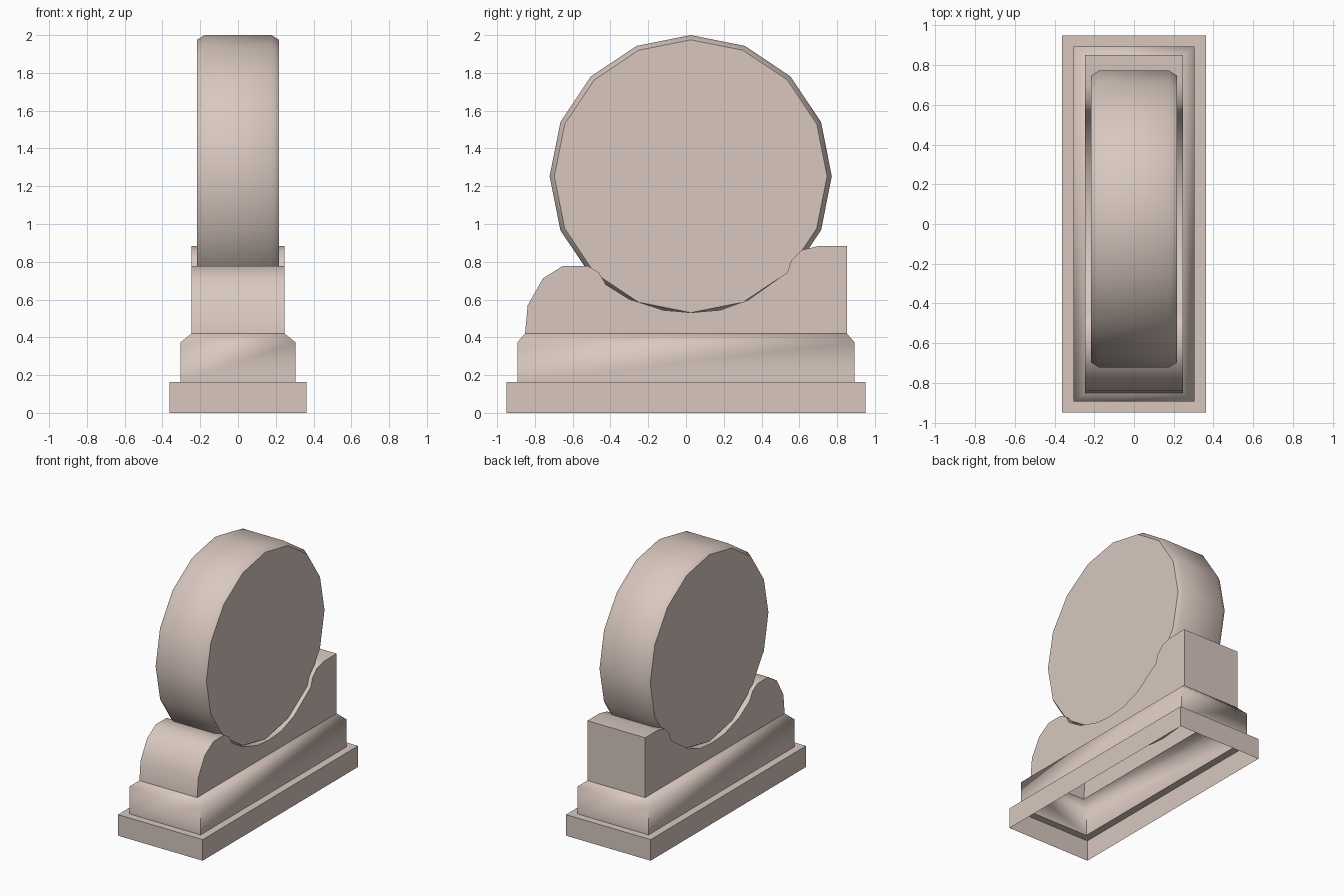
import bpy, bmesh
from math import sin, cos, pi, radians

cube = bpy.data.objects.get("Cube")
if cube:
    bpy.data.objects.remove(cube, do_unlink=True)

COLOUR = (0.69, 0.575, 0.52, 1)
stone = bpy.data.materials.new("pale_stone")
stone.use_nodes = True
stone.diffuse_color = COLOUR
bsdf = next(n for n in stone.node_tree.nodes if n.type == 'BSDF_PRINCIPLED')
bsdf.inputs["Base Color"].default_value = COLOUR


def loft(name, rings, angle, is_open=lambda f: False):
    """Skin rings of equal length, cap the ends, then remove the open faces."""
    bm = bmesh.new()
    loops = [[bm.verts.new(p) for p in ring] for ring in rings]
    for a, b in zip(loops, loops[1:]):
        for i in range(len(a)):
            j = (i + 1) % len(a)
            bm.faces.new((a[i], a[j], b[j], b[i]))
    bm.faces.new(loops[0])
    bm.faces.new(loops[-1])
    bmesh.ops.recalc_face_normals(bm, faces=bm.faces)
    unwanted = [f for f in bm.faces if is_open(f)]
    bmesh.ops.delete(bm, geom=unwanted, context='FACES')
    mesh = bpy.data.meshes.new(name)
    bm.to_mesh(mesh)
    bm.free()
    mesh.materials.append(stone)
    obj = bpy.data.objects.new(name, mesh)
    bpy.context.collection.objects.link(obj)
    bpy.ops.object.select_all(action='DESELECT')
    obj.select_set(True)
    bpy.context.view_layer.objects.active = obj
    bpy.ops.object.shade_smooth_by_angle(angle=radians(angle))
    return obj


# Hollow stepped plinth: rectangles given as half width, half length, height
steps = [(0.362, 0.949, 0), (0.362, 0.949, 0.163), (0.305, 0.893, 0.163),
         (0.305, 0.893, 0.373), (0.247, 0.852, 0.42)]
corners = [(-1, -1), (1, -1), (1, 1), (-1, 1)]
loft("stepped_plinth",
     [[(sx * w, sy * l, z) for sx, sy in corners] for w, l, z in steps], 60,
     lambda f: all(v.co.z < 0.01 for v in f.verts) or all(v.co.z > 0.41 for v in f.verts))

# Cradle: side profile (y, z) with a rounded front and a hollow for the disc
profile = [(-0.852, 0.42), (-0.838, 0.57), (-0.757, 0.712), (-0.652, 0.778),
           (-0.52, 0.778), (-0.46, 0.742), (-0.425, 0.68), (-0.3, 0.602),
           (-0.12, 0.544), (0.025, 0.531), (0.18, 0.544), (0.33, 0.598),
           (0.538, 0.745), (0.557, 0.807), (0.612, 0.862), (0.7, 0.883),
           (0.852, 0.883), (0.852, 0.42)]
loft("cradle", [[(x, y, z) for y, z in profile] for x in (-0.247, 0.247)], 45,
     lambda f: all(v.co.z < 0.43 for v in f.verts))

# Upright sixteen-sided disc with chamfered rims
SIDES = 16
sections = [(-0.217, 0.722), (-0.177, 0.747), (0.177, 0.747), (0.217, 0.722)]
loft("standing_disc",
     [[(x, 0.025 + r * sin(2 * pi * i / SIDES), 1.253 + r * cos(2 * pi * i / SIDES))
       for i in range(SIDES)] for x, r in sections], 45)
